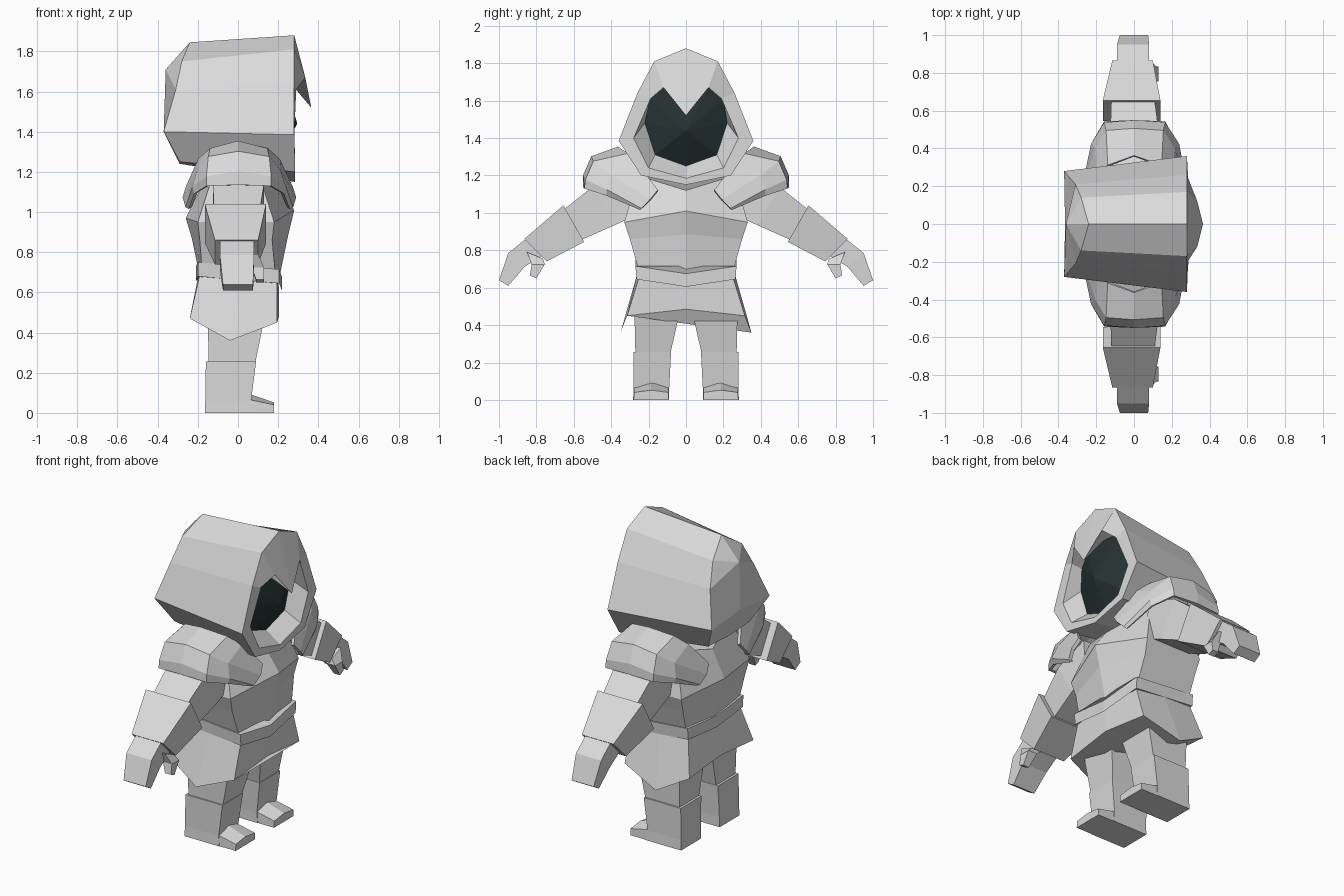
import bpy, bmesh

if "Cube" in bpy.data.objects:
    bpy.data.objects.remove(bpy.data.objects["Cube"])


def material(name, rgb):
    m = bpy.data.materials.new(name)
    m.diffuse_color = (*rgb, 1)
    m.use_nodes = True
    m.node_tree.nodes["Principled BSDF"].inputs["Base Color"].default_value = m.diffuse_color
    return m


CLOTH = material("light_grey", (0.7, 0.7, 0.7))
DARK = material("dark_teal", (0.018, 0.032, 0.032))


def loft(name, rings, mat=CLOTH, closed=True, caps=True, mirror=False):
    """Skin a list of equal-length rings, with optional end caps and y mirror."""
    bm = bmesh.new()
    rows = [[bm.verts.new(p) for p in r] for r in rings]
    n = len(rows[0])
    for a, b in zip(rows, rows[1:]):
        for i in range(n if closed else n - 1):
            j = (i + 1) % n
            bm.faces.new((a[i], a[j], b[j], b[i]))
    if caps:
        bm.faces.new(rows[0])
        bm.faces.new(rows[-1])
    bmesh.ops.remove_doubles(bm, verts=bm.verts[:], dist=0.0005)
    bmesh.ops.recalc_face_normals(bm, faces=bm.faces[:])
    me = bpy.data.meshes.new(name)
    bm.to_mesh(me)
    bm.free()
    me.materials.append(mat)
    ob = bpy.data.objects.new(name, me)
    bpy.context.collection.objects.link(ob)
    if mirror:
        mod = ob.modifiers.new("mirror", "MIRROR")
        mod.use_axis = (False, True, False)
        mod.use_mirror_merge = False
    return ob


def sym(half):
    """Complete a half ring whose first and last points lie on y = 0."""
    return half + [(x, -y, z) for x, y, z in reversed(half[1:-1])]


def slab(z, x0, x1, y0, y1):
    """Horizontal rectangle for the legs."""
    return [(x0, y0, z), (x1, y0, z), (x1, y1, z), (x0, y1, z)]


def cut(top, bottom, x0, x1):
    """Rectangle across the arm from a top and a bottom (y, z) point."""
    return [(x1, *top), (x0, *top), (x0, *bottom), (x1, *bottom)]


# Hood: recess, opening edge with pointed peak, outer rim, rear rim, rear point
recess = [(.22, 0, 1.70), (.22, .13, 1.69), (.21, .2, 1.61),
          (.20, .22, 1.48), (.20, .165, 1.31), (.19, 0, 1.25)]
opening = [(.365, 0, 1.52), (.335, .12, 1.67), (.29, .19, 1.61),
           (.28, .28, 1.40), (.285, .2, 1.24), (.285, 0, 1.185)]
rim = [(.28, 0, 1.88), (.28, .17, 1.81), (.28, .26, 1.64),
       (.28, .36, 1.385), (.285, .24, 1.20), (.285, 0, 1.15)]
rear = [(-.24, 0, 1.845), (-.28, .14, 1.75), (-.31, .21, 1.61),
        (-.37, .28, 1.40), (-.29, .2, 1.25), (-.29, 0, 1.24)]
rear_point = [(-.36, 0, 1.71)] * 3 + [(-.365, 0, 1.42)] + [(-.29, 0, 1.24)] * 2
loft("hood", [sym(r) for r in (recess, opening, rim, rear)]
     + [rear_point + rear_point[4:0:-1]], caps=False)

# Dark face bulging inside the hood
loft("face_mask", [sym(recess), [(.295, 0, 1.44)] * 10], DARK, caps=False)

# Torso with a chest ridge
loft("torso", [sym(r) for r in (
    [(.20, 0, 1.12), (.10, .26, 1.20), (-.12, .26, 1.20), (-.18, 0, 1.13)],
    [(.28, 0, 1.01), (.18, .33, .95), (-.20, .33, .95), (-.26, 0, .97)],
    [(.25, 0, .885), (.17, .30, .86), (-.19, .30, .86), (-.23, 0, .87)],
    [(.205, 0, .67), (.185, .255, .70), (-.18, .255, .72), (-.195, 0, .70)],
    [(.19, 0, .58), (.18, .24, .60), (-.18, .24, .60), (-.18, 0, .60)])])

# Belt dipping at the front
belt = [(.22, 0, .675), (.205, .27, .715), (-.2, .27, .75), (-.21, 0, .73)]
loft("belt", [sym(belt), sym([(x, y * .98, z - .07) for x, y, z in belt])])

# Skirt with pointed side panels
loft("skirt", [
    sym([(.205, 0, .62), (.195, .25, .66), (0, .262, .67), (-.19, .25, .69), (-.2, 0, .67)]),
    sym([(.205, 0, .485), (.195, .315, .45), (-.04, .35, .36), (-.24, .31, .47), (-.23, 0, .49)])])

# Legs, boots and feet
loft("leg", [slab(.56, -.15, .14, .03, .27), slab(.44, -.15, .125, .04, .275),
             slab(.22, -.145, .08, .09, .27)], mirror=True)
loft("boot", [slab(.255, -.16, .09, .08, .28), slab(.06, -.163, .065, .09, .28),
              slab(0, -.165, .07, .09, .283)], mirror=True)
loft("foot", [[(x, .092, 0), (x, .28, 0), (x, .278, zs), (x, .187, zc), (x, .094, zs)]
              for x, zs, zc in ((.04, .07, .10), (.18, .04, .052))], mirror=True)

# Arms, cuffs, hands and thumbs
loft("upper_arm", [cut((.28, 1.22), (.26, .99), -.12, .13),
                   cut((.50, 1.14), (.38, .935), -.125, .13),
                   cut((.65, 1.02), (.56, .855), -.12, .11)], mirror=True)
loft("forearm_cuff", [cut((.655, 1.04), (.545, .845), -.165, .14),
                      cut((.865, .86), (.745, .74), -.115, .10)], mirror=True)
loft("hand", [cut((.85, .865), (.77, .77), -.09, .08),
              cut((.95, .785), (.865, .71), -.09, .08),
              cut((1.0, .64), (.95, .61), -.075, .075)], mirror=True)
loft("thumb", [cut((.85, .79), (.765, .755), .03, .10),
               cut((.825, .725), (.755, .725), .07, .13),
               cut((.835, .665), (.80, .65), .09, .13)], mirror=True)

# Shoulder guards: arches over the shoulder tapering to a flap on chest and back
arches = [
    [(0, .36, 1.345), (.14, .31, 1.31), (.2, .26, 1.26), (.265, .15, 1.12)],
    [(0, .50, 1.295), (.15, .49, 1.27), (.205, .40, 1.20), (.28, .19, 1.07)],
    [(0, .54, 1.20), (.16, .53, 1.175), (.23, .42, 1.125), (.265, .235, 1.025)],
    [(0, .54, 1.135), (.16, .535, 1.13), (.22, .42, 1.095), (.25, .24, 1.02)],
]
guard = loft("shoulder_guard",
             [[(-x * .95, y, z) for x, y, z in reversed(a[1:])] + a for a in arches],
             closed=False, caps=False, mirror=True)
solid = guard.modifiers.new("thickness", "SOLIDIFY")
solid.thickness = 0.02
solid.offset = 0
